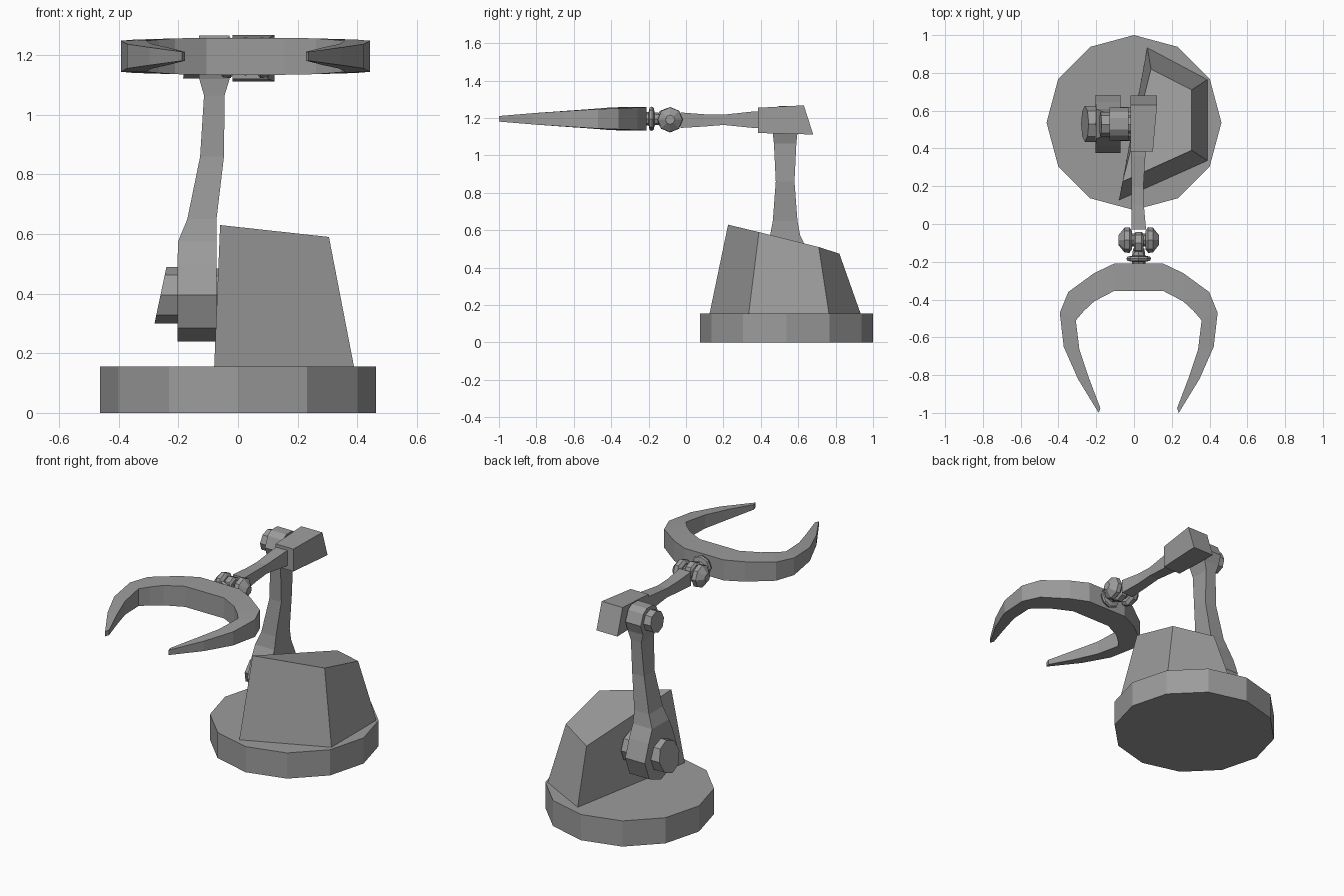
import bpy, bmesh, math
from mathutils import Vector

grey = bpy.data.materials.new("machine grey")
grey.diffuse_color = (0.33, 0.33, 0.33, 1)


def make(name, rings):
    """Skin a list of equal-length vertex rings and cap both ends."""
    bm = bmesh.new()
    vs = [[bm.verts.new(p) for p in r] for r in rings]
    n = len(vs[0])
    for a, b in zip(vs, vs[1:]):
        for i in range(n):
            j = (i + 1) % n
            bm.faces.new((a[i], a[j], b[j], b[i]))
    bm.faces.new(vs[0])
    bm.faces.new(vs[-1])
    bmesh.ops.remove_doubles(bm, verts=bm.verts, dist=0.0005)
    bmesh.ops.recalc_face_normals(bm, faces=bm.faces)
    me = bpy.data.meshes.new(name)
    bm.to_mesh(me)
    bm.free()
    me.materials.append(grey)
    ob = bpy.data.objects.new(name, me)
    bpy.context.collection.objects.link(ob)
    return ob


def turned(name, axis, centre, steps, n=8, slant=0.0):
    """Faceted turned part; steps = (position along axis, radius).
    slant tilts the first end."""
    k = "xyz".index(axis)
    u, w = [(1, 2), (0, 2), (0, 1)][k]
    rings = []
    for s, (t, r) in enumerate(steps):
        ring = []
        for i in range(n):
            a = 2 * math.pi * i / n
            p = Vector(centre)
            p[u] += r * math.cos(a)
            p[w] += r * math.sin(a)
            p[k] = t + (slant * math.sin(a) if s == 0 else 0)
            ring.append(p)
        rings.append(ring)
    return make(name, rings)


# Round base
turned("base", "z", (0, 0.537, 0), [(0, 0.463), (0.155, 0.463)], n=12)

# Tapered motor housing with a sloping top
make("housing", [
    [(-0.08, 0.125, 0.15), (0.39, 0.335, 0.15), (0.39, 0.765, 0.15), (0.07, 0.935, 0.15)],
    [(-0.06, 0.225, 0.63), (0.305, 0.39, 0.59), (0.305, 0.71, 0.51), (0.09, 0.82, 0.475)]])

# Upright arm: (z, half depth, left x, right x), octagonal eyes at both ends
column = [(0.24, 0, -0.203, -0.072), (0.285, 0.11, -0.203, -0.072),
          (0.395, 0.153, -0.203, -0.072), (0.50, 0.115, -0.203, -0.072),
          (0.575, 0.08, -0.201, -0.072), (0.65, 0.066, -0.17, -0.072),
          (0.86, 0.05, -0.127, -0.047), (1.065, 0.06, -0.114, -0.045),
          (1.12, 0.066, -0.13, -0.028), (1.18, 0.088, -0.13, -0.028),
          (1.243, 0.062, -0.13, -0.028), (1.265, 0.03, -0.13, -0.028)]
make("upright_arm", [[(l, 0.53 - h, z), (r, 0.53 - h, z), (r, 0.53 + h, z), (l, 0.53 + h, z)]
                     for z, h, l, r in column])

# Pivot bolts and pins
turned("lower_bolt", "x", (0, 0.53, 0.395), [(-0.26, 0.095), (-0.19, 0.095)], slant=0.02)
turned("upper_bolt", "x", (0, 0.528, 1.185), [(-0.178, 0.064), (-0.12, 0.064)], slant=0.006)
turned("lower_pin", "x", (0, 0.53, 0.395), [(-0.08, 0.09), (0.0, 0.09)])
turned("upper_pin", "x", (0, 0.528, 1.185), [(-0.04, 0.05), (0.0, 0.05)])

# Counterweight block at the elbow
make("elbow_block", [
    [(-0.018, 0.385, 1.12), (0.10, 0.385, 1.12), (0.10, 0.385, 1.255), (-0.018, 0.385, 1.255)],
    [(-0.018, 0.68, 1.112), (0.122, 0.68, 1.112), (0.122, 0.63, 1.268), (-0.018, 0.63, 1.268)]])

# Forearm: (y, left x, right x, bottom z, top z)
fore = [(0.40, -0.015, 0.062, 1.145, 1.237), (0.36, -0.015, 0.06, 1.147, 1.235),
        (0.20, -0.013, 0.05, 1.163, 1.218), (0.10, -0.013, 0.052, 1.155, 1.22),
        (-0.03, -0.013, 0.064, 1.147, 1.23)]
make("forearm", [[(l, y, b), (r, y, b), (r, y, t), (l, y, t)] for y, l, r, b, t in fore])

# Wrist: two fork cheeks, a knuckle between them, and a collar
CX, CZ = 0.025, 1.196
for side, label in ((-1, "left"), (1, "right")):
    turned(label + "_wrist_cheek", "x", (0, -0.085, CZ - 0.005),
           [(CX + side * 0.036, 0.05), (CX + side * 0.05, 0.068),
            (CX + side * 0.075, 0.066), (CX + side * 0.108, 0.025)])
turned("wrist_pin", "x", (0, -0.085, CZ), [(CX - 0.06, 0.035), (CX + 0.06, 0.035)])
turned("wrist_knuckle", "x", (0, -0.1, CZ),
       [(CX - 0.026, 0.045), (CX - 0.016, 0.058), (CX + 0.016, 0.058), (CX + 0.026, 0.045)])
turned("wrist_collar", "y", (CX, 0, CZ),
       [(-0.13, 0.03), (-0.168, 0.035), (-0.173, 0.06), (-0.183, 0.065),
        (-0.195, 0.06), (-0.20, 0.035), (-0.22, 0.035)])

# Claw: (outer dx, outer y, inner dx, inner y, half height), mirrored
half = [(0.131, -0.21, 0.131, -0.355, 0.062), (0.236, -0.26, 0.236, -0.41, 0.06),
        (0.373, -0.36, 0.29, -0.46, 0.056), (0.418, -0.47, 0.333, -0.51, 0.052),
        (0.397, -0.65, 0.323, -0.61, 0.041), (0.322, -0.82, 0.306, -0.725, 0.03),
        (0.212, -1.0, 0.203, -0.975, 0.015)]
# keep the blade width even along the fingers
half[5] = (0.322, -0.82, 0.262, -0.82, 0.03)
half[4] = (0.397, -0.65, 0.314, -0.665, 0.041)
path = [(-a, b, -c, d, h) for a, b, c, d, h in reversed(half)] + half
make("claw", [[(CX + a, b, CZ - h), (CX + a, b, CZ + h), (CX + c, d, CZ + h), (CX + c, d, CZ - h)]
              for a, b, c, d, h in path])
